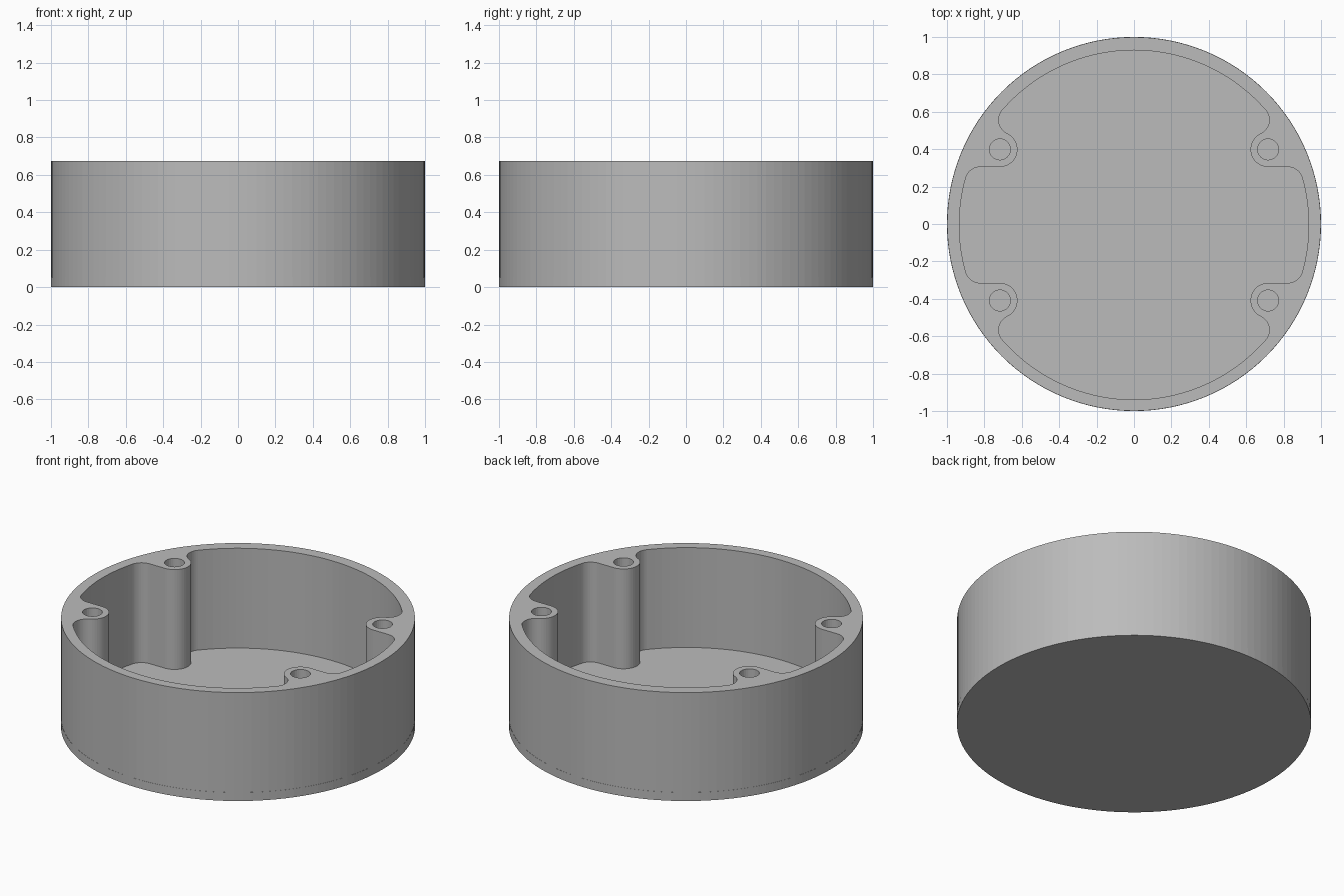
import bpy
import bmesh
from math import cos, sin, pi, acos, atan2, hypot, sqrt

cube = bpy.data.objects.get("Cube")
if cube:
    bpy.data.objects.remove(cube, do_unlink=True)

HEIGHT, FLOOR = 0.675, 0.053
OUTER, INNER = 0.999, 0.934
BOSS_X, BOSS_Y, BOSS_R, HOLE_R = 0.717, 0.404, 0.094, 0.056
FILLET = 0.08
SHIFT_Y = -0.005

grey = bpy.data.materials.new("plain grey")
grey.use_nodes = True
colour = (0.5, 0.5, 0.5, 1)
grey.diffuse_color = colour
grey.node_tree.nodes["Principled BSDF"].inputs["Base Color"].default_value = colour


def arc(cx, cy, r, a0, a1, n):
    return [(cx + r * cos(a0 + (a1 - a0) * i / n),
             cy + r * sin(a0 + (a1 - a0) * i / n)) for i in range(n + 1)]


def circle(cx, cy, r, n):
    return arc(cx, cy, r, 0, 2 * pi, n)[:-1]


def pocket_quarter():
    """Inner outline from the +x axis round to the +y axis."""
    reach = INNER - FILLET
    # fillet between the side wall and the flat of the boss
    fy = BOSS_Y - BOSS_R - FILLET
    fx = sqrt(reach ** 2 - fy ** 2)
    a_side = atan2(fy, fx)
    # fillet between the boss and the long wall, tangent to both
    d, gap = hypot(BOSS_X, BOSS_Y), BOSS_R + FILLET
    a_long = atan2(BOSS_Y, BOSS_X) + acos((d * d + reach ** 2 - gap ** 2) / (2 * d * reach))
    gx, gy = reach * cos(a_long), reach * sin(a_long)
    a_touch = atan2(gy - BOSS_Y, gx - BOSS_X)
    return (arc(0, 0, INNER, 0, a_side, 8)
            + arc(fx, fy, FILLET, a_side, pi / 2, 10)[1:]
            + arc(BOSS_X, BOSS_Y, BOSS_R, 1.5 * pi, a_touch, 18)
            + arc(gx, gy, FILLET, a_touch - pi, a_long, 16)[1:]
            + arc(0, 0, INNER, a_long, pi / 2, 18)[1:])


def pocket_outline():
    q = pocket_quarter()
    half = q + [(-x, y) for x, y in reversed(q[:-1])]
    full = half + [(x, -y) for x, y in reversed(half[1:-1])]
    return [(x, y + SHIFT_Y) for x, y in full]


def plate(name, loops, z0, z1):
    """Fill the outline, leaving inner loops open, and extrude it upward."""
    bm = bmesh.new()
    edges = []
    for loop in loops:
        vs = [bm.verts.new((x, y, z0)) for x, y in loop]
        edges += [bm.edges.new((v, vs[i - 1])) for i, v in enumerate(vs)]
    bmesh.ops.triangle_fill(bm, use_beauty=True, edges=edges)
    ext = bmesh.ops.extrude_face_region(bm, geom=bm.faces[:], use_keep_orig=True)
    top = [v for v in ext["geom"] if isinstance(v, bmesh.types.BMVert)]
    bmesh.ops.translate(bm, verts=top, vec=(0, 0, z1 - z0))
    bmesh.ops.recalc_face_normals(bm, faces=bm.faces[:])
    mesh = bpy.data.meshes.new(name)
    bm.to_mesh(mesh)
    bm.free()
    mesh.materials.append(grey)
    obj = bpy.data.objects.new(name, mesh)
    bpy.context.collection.objects.link(obj)
    return obj


# Wall with four screw bosses
holes = [circle(sx * BOSS_X, sy * BOSS_Y + SHIFT_Y, HOLE_R, 32)
         for sx in (-1, 1) for sy in (-1, 1)]
plate("wall_with_bosses", [circle(0, 0, OUTER, 128), pocket_outline()] + holes, FLOOR, HEIGHT)

# Floor disc
plate("floor_disc", [circle(0, 0, 1, 128)], 0, FLOOR)
